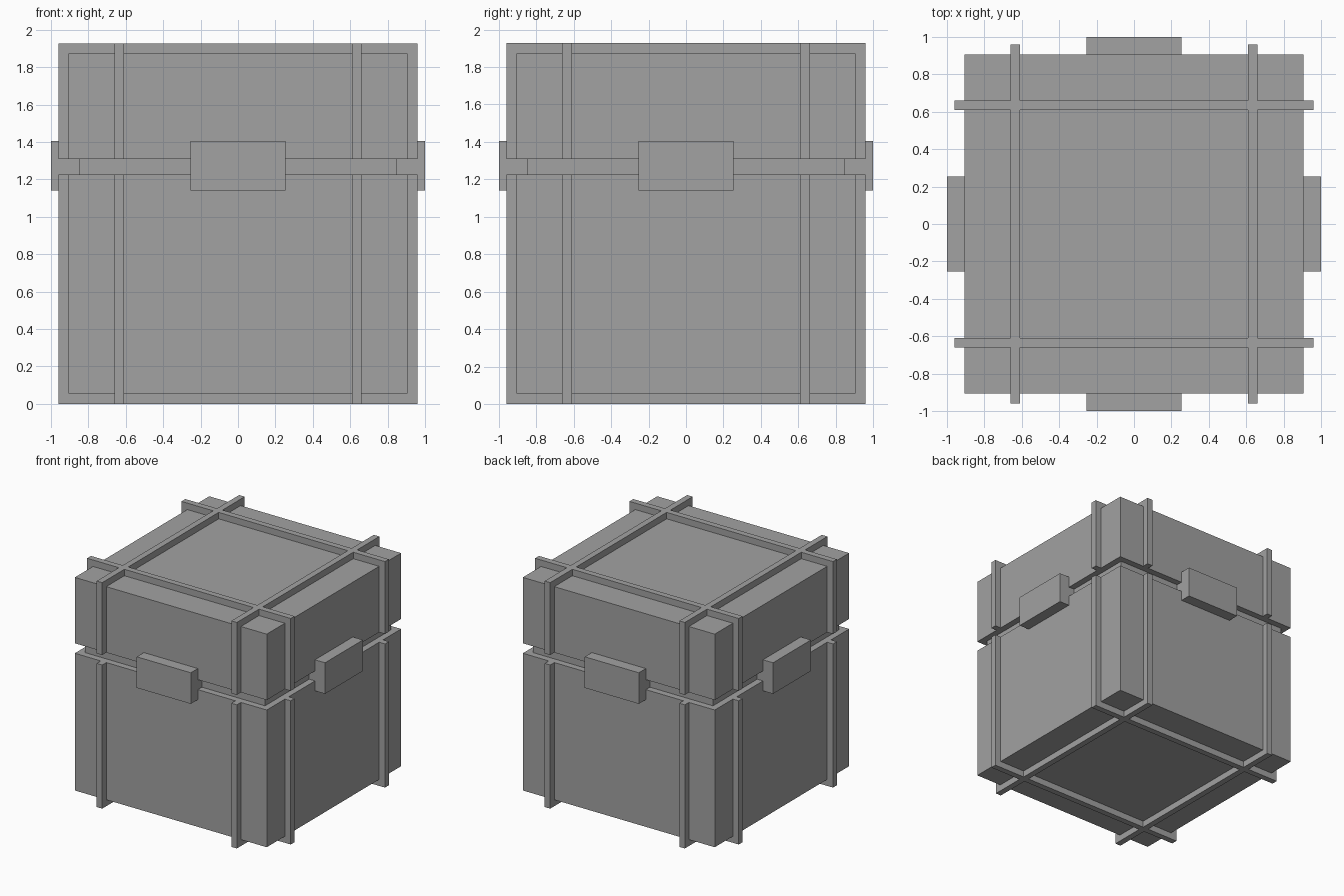
import bpy
import bmesh
from mathutils import Vector

cube = bpy.data.objects.get("Cube")
if cube:
    bpy.data.objects.remove(cube, do_unlink=True)

grey = bpy.data.materials.new("plain grey")
grey.use_nodes = True
grey.diffuse_color = (0.36, 0.36, 0.36, 1)
grey.node_tree.nodes["Principled BSDF"].inputs["Base Color"].default_value = grey.diffuse_color

HALF = 0.905         # half width of the box walls
CORE = 0.85          # half width of the recessed seam
RIM = 0.96           # half width over the bands
SEAM = (1.225, 1.31)
BAND_POS, BAND_WIDTH = 0.635, 0.052


def box(name, low, high):
    """Axis-aligned box between two corners."""
    low, high = Vector(low), Vector(high)
    mesh = bpy.data.meshes.new(name)
    bm = bmesh.new()
    bmesh.ops.create_cube(bm, size=1)
    for v in bm.verts:
        v.co = (low + high) / 2 + v.co * (high - low)
    bm.to_mesh(mesh)
    bm.free()
    mesh.materials.append(grey)
    obj = bpy.data.objects.new(name, mesh)
    bpy.context.collection.objects.link(obj)
    return obj


def square_block(name, half, bottom, top):
    return box(name, (-half, -half, bottom), (half, half, top))


def bands(name, bottom, top):
    """Two crossing pairs of flat bands that stand proud of the walls."""
    w = BAND_WIDTH / 2
    for side, c in (("left", BAND_POS), ("right", -BAND_POS)):
        box(f"{name}_{side}_band", (c - w, -RIM, bottom), (c + w, RIM, top))
    for side, c in (("front", -BAND_POS), ("back", BAND_POS)):
        box(f"{name}_{side}_band", (-RIM, c - w, bottom), (RIM, c + w, top))


# Box, recessed seam and lid
square_block("lower_box", HALF, 0.055, SEAM[0])
square_block("seam_core", CORE, SEAM[0] - 0.02, SEAM[1] + 0.02)
square_block("lid", HALF, SEAM[1], 1.872)

# Crossing bands, split at the seam
bands("box", 0, SEAM[0])
bands("lid", SEAM[1], 1.927)

# One clasp per side, with a neck that fills the seam behind it
quarter_turns = {"back": (0, 1), "front": (0, -1), "left": (1, 0), "right": (-1, 0)}
for side, (dx, dy) in quarter_turns.items():
    out = Vector((dx, dy, 0))
    along = Vector((abs(dy), abs(dx), 0)) * 0.255
    for part, inner, outer, (z0, z1) in (("clasp", HALF, 1.0, (1.14, 1.405)),
                                         ("clasp_neck", CORE - 0.01, HALF, SEAM)):
        a, b = out * inner - along, out * outer + along
        low = [min(p, q) for p, q in zip(a, b)]
        high = [max(p, q) for p, q in zip(a, b)]
        low[2], high[2] = z0, z1
        box(f"{side}_{part}", low, high)
